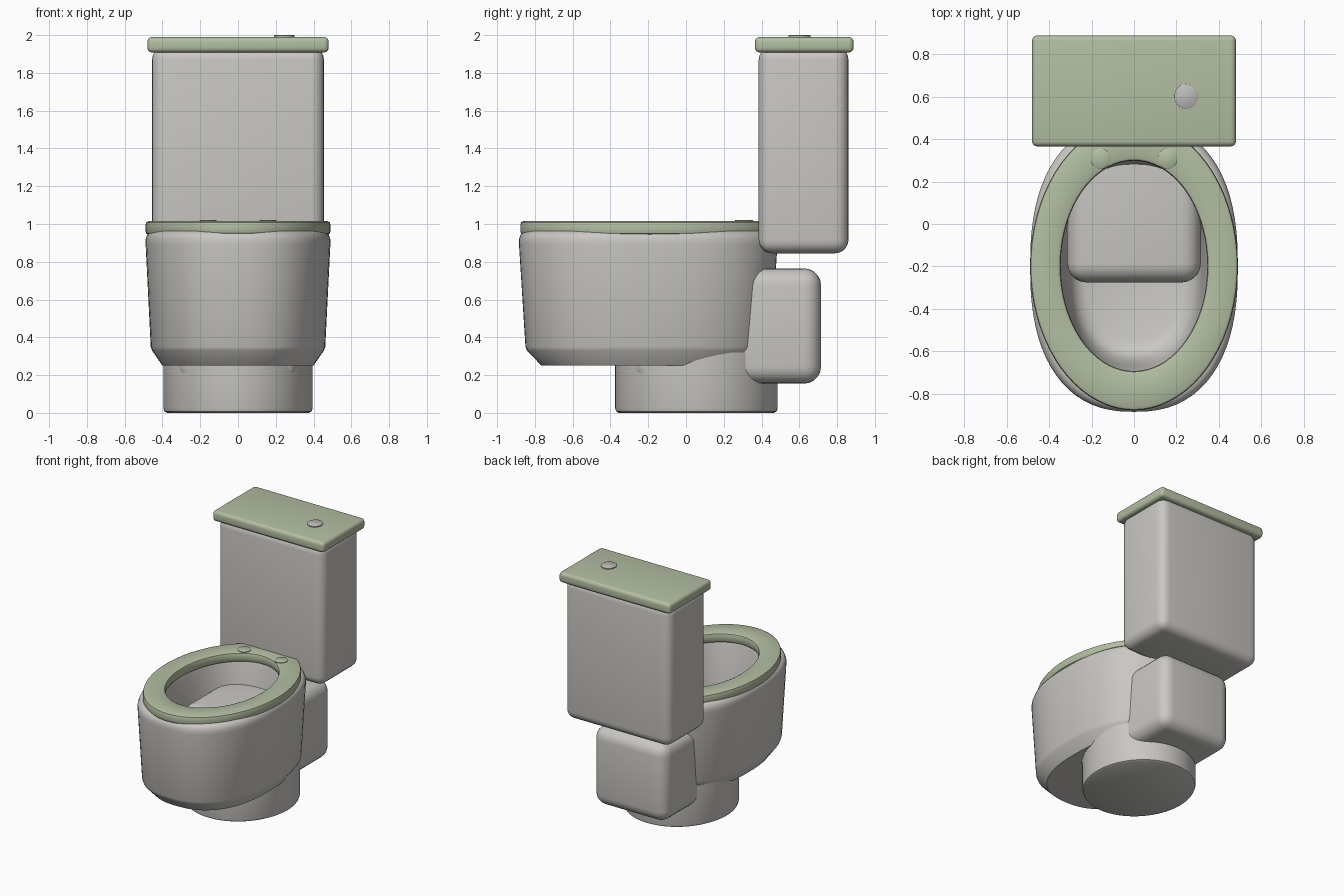
import bpy, bmesh, math
from math import cos, sin, pi

old = bpy.data.objects.get("Cube")
if old:
    bpy.data.objects.remove(old, do_unlink=True)


def material(name, r, g, b):
    m = bpy.data.materials.new(name)
    m.use_nodes = True
    m.diffuse_color = (r, g, b, 1)
    m.node_tree.nodes["Principled BSDF"].inputs["Base Color"].default_value = (r, g, b, 1)
    return m


CERAMIC = material("warm grey ceramic", 0.59, 0.575, 0.545)
GREEN = material("sage green", 0.45, 0.52, 0.36)
METAL = material("button grey", 0.52, 0.505, 0.50)


def finish(name, bm, mat, angle=40):
    bmesh.ops.recalc_face_normals(bm, faces=bm.faces)
    mesh = bpy.data.meshes.new(name)
    bm.to_mesh(mesh)
    bm.free()
    mesh.materials.append(mat)
    ob = bpy.data.objects.new(name, mesh)
    bpy.context.collection.objects.link(ob)
    bpy.ops.object.select_all(action="DESELECT")
    ob.select_set(True)
    bpy.context.view_layer.objects.active = ob
    bpy.ops.object.shade_smooth_by_angle(angle=math.radians(angle))
    return ob


def box(name, lo, hi, mat, radius, segments=5):
    """Rounded box between two corners."""
    bm = bmesh.new()
    bmesh.ops.create_cube(bm, size=1)
    for v in bm.verts:
        v.co = [(a + b) / 2 + c * (b - a) for a, b, c in zip(lo, hi, v.co)]
    bmesh.ops.bevel(bm, geom=bm.edges[:], offset=radius, segments=segments,
                    profile=0.5, affect="EDGES")
    return finish(name, bm, mat)


def loft(name, rings, mat, centre=(0, 0), power=2, steps=72, closed=False):
    """Stack of oval rings (x radius, y radius, z), capped or closed into a loop."""
    bm = bmesh.new()

    def curve(t):
        return math.copysign(abs(t) ** (2 / power), t)

    loops = []
    for rx, ry, z in rings:
        angles = [2 * pi * i / steps for i in range(steps)]
        loops.append([bm.verts.new((centre[0] + rx * curve(cos(a)),
                                    centre[1] + ry * curve(sin(a)), z)) for a in angles])
    pairs = list(zip(loops, loops[1:]))
    if closed:
        pairs.append((loops[-1], loops[0]))
    else:
        bm.faces.new(loops[0])
        bm.faces.new(loops[-1])
    for a, b in pairs:
        for i in range(steps):
            j = (i + 1) % steps
            bm.faces.new((a[i], a[j], b[j], b[i]))
    return finish(name, bm, mat)


# Foot under the bowl
loft("base", [(0.375, 0.41, 0), (0.39, 0.425, 0.008), (0.395, 0.43, 0.025),
              (0.395, 0.43, 0.32)], CERAMIC, (0, 0.055))

# Bowl: outside from the bottom up, over the rim, then down the hollow
loft("bowl", [(0.40, 0.565, 0.25), (0.455, 0.642, 0.33), (0.462, 0.65, 0.35),
              (0.489, 0.684, 0.89), (0.489, 0.684, 0.92), (0.48, 0.675, 0.945),
              (0.46, 0.655, 0.962), (0.38, 0.53, 0.962), (0.36, 0.51, 0.95),
              (0.35, 0.50, 0.92), (0.325, 0.465, 0.62), (0.305, 0.435, 0.45),
              (0.275, 0.40, 0.40), (0.235, 0.35, 0.38)],
     CERAMIC, (0, -0.2), power=2.4)

# Block joining bowl and tank
box("connector", (-0.315, -0.275, 0.155), (0.315, 0.715, 0.765), CERAMIC, 0.09)

# Seat ring with softened edges
loft("seat", [(0.475, 0.665, 0.943), (0.486, 0.676, 0.95), (0.489, 0.68, 0.96),
              (0.489, 0.68, 0.997), (0.485, 0.676, 1.009), (0.473, 0.664, 1.015),
              (0.362, 0.512, 1.015), (0.349, 0.499, 1.009), (0.345, 0.495, 0.997),
              (0.345, 0.495, 0.96), (0.355, 0.505, 0.943)],
     GREEN, (0, -0.197), closed=True)

# Hinge caps
for side, x in (("left", 0.158), ("right", -0.158)):
    loft(side + "_hinge_cap", [(0.045, 0.048, 0.99), (0.045, 0.048, 1.019),
                               (0.041, 0.044, 1.022)], GREEN, (x, 0.307), steps=32)

# Tank, lid and flush button
box("tank", (-0.455, 0.385, 0.845), (0.455, 0.86, 1.94), CERAMIC, 0.07)
box("tank_lid", (-0.48, 0.365, 1.908), (0.48, 0.887, 1.99), GREEN, 0.025, 4)
loft("flush_button", [(0.054, 0.058, 1.97), (0.054, 0.058, 1.997), (0.05, 0.054, 2.0)],
     METAL, (0.245, 0.6), steps=32)
